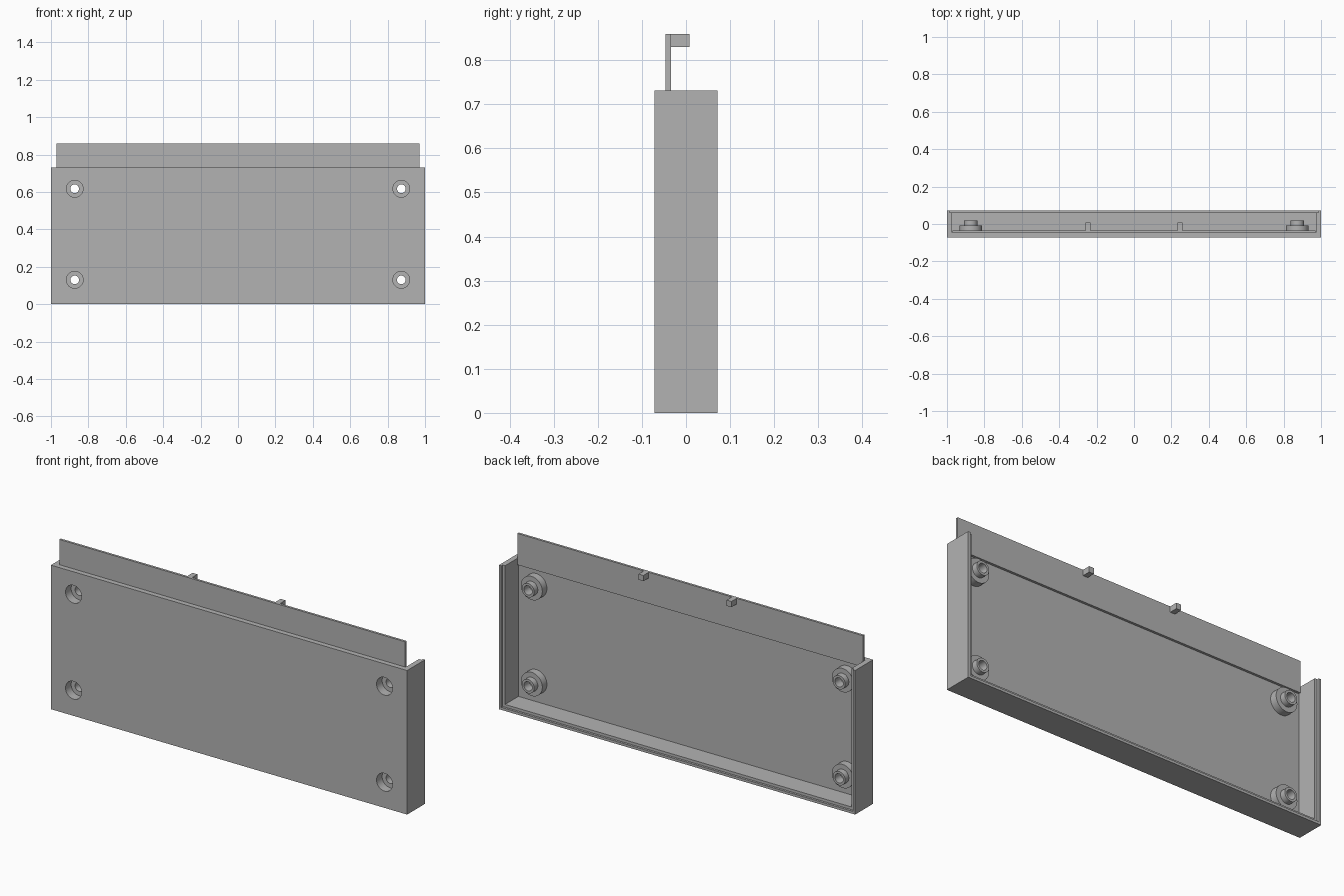
import bpy
import math

cube = bpy.data.objects.get("Cube")
if cube:
    bpy.data.objects.remove(cube, do_unlink=True)

grey = bpy.data.materials.new("plain grey")
grey.use_nodes = True
grey.diffuse_color = (0.45, 0.45, 0.45, 1)
grey.node_tree.nodes["Principled BSDF"].inputs["Base Color"].default_value = grey.diffuse_color


def finish(name):
    obj = bpy.context.object
    obj.name = name
    obj.data.materials.append(grey)
    bpy.ops.object.transform_apply(location=True, rotation=True, scale=True)
    return obj


def box(name, x, y, z):
    """Box from (low, high) ranges on each axis."""
    bpy.ops.mesh.primitive_cube_add(size=1, location=[sum(r) / 2 for r in (x, y, z)])
    bpy.context.object.scale = [r[1] - r[0] for r in (x, y, z)]
    return finish(name)


def disc(name, x, z, radius, y):
    """Cylinder running front to back between two y values."""
    bpy.ops.mesh.primitive_cylinder_add(
        vertices=48, radius=radius, depth=y[1] - y[0],
        location=(x, sum(y) / 2, z), rotation=(math.pi / 2, 0, 0))
    return finish(name)


def combine(target, other, operation):
    mod = target.modifiers.new(operation, 'BOOLEAN')
    mod.operation = operation
    mod.solver = 'EXACT'
    mod.object = other
    bpy.context.view_layer.objects.active = target
    bpy.ops.object.modifier_apply(modifier=mod.name)
    bpy.data.objects.remove(other, do_unlink=True)


FRONT, FLOOR, BACK, TOP = -0.072, -0.046, 0.072, 0.731

# Tray: open at the back and top, with a stepped rim
tray = box("tray", (-1, 1), (FRONT, BACK), (0, TOP))
combine(tray, box("cavity", (-0.973, 0.973), (FLOOR, 0.2), (0.027, 1)), 'DIFFERENCE')
combine(tray, box("rim_step", (-0.987, 0.987), (0.061, 0.2), (0.013, 1)), 'DIFFERENCE')

# Stepped screw bosses with counterbored holes
for x in (-0.873, 0.873):
    for z in (0.13, 0.617):
        combine(tray, disc("boss_base", x, z, 0.06, (FLOOR - 0.01, -0.009)), 'UNION')
        combine(tray, disc("boss_tip", x, z, 0.035, (-0.02, 0.02)), 'UNION')
        combine(tray, disc("counterbore", x, z, 0.045, (-0.2, -0.027)), 'DIFFERENCE')
        combine(tray, disc("screw_hole", x, z, 0.023, (-0.2, 0.2)), 'DIFFERENCE')

bpy.ops.object.select_all(action='DESELECT')
tray.select_set(True)
bpy.context.view_layer.objects.active = tray
bpy.ops.object.shade_smooth_by_angle(angle=math.radians(30))

# Thin tongue standing above the front panel, with two catches
box("tongue", (-0.971, 0.971), (FLOOR, -0.034), (0.70, 0.859))
for side, x in (("right", -0.247), ("left", 0.247)):
    box(side + "_catch", (x - 0.0135, x + 0.0135), (-0.034, 0.008), (0.83, 0.859))
